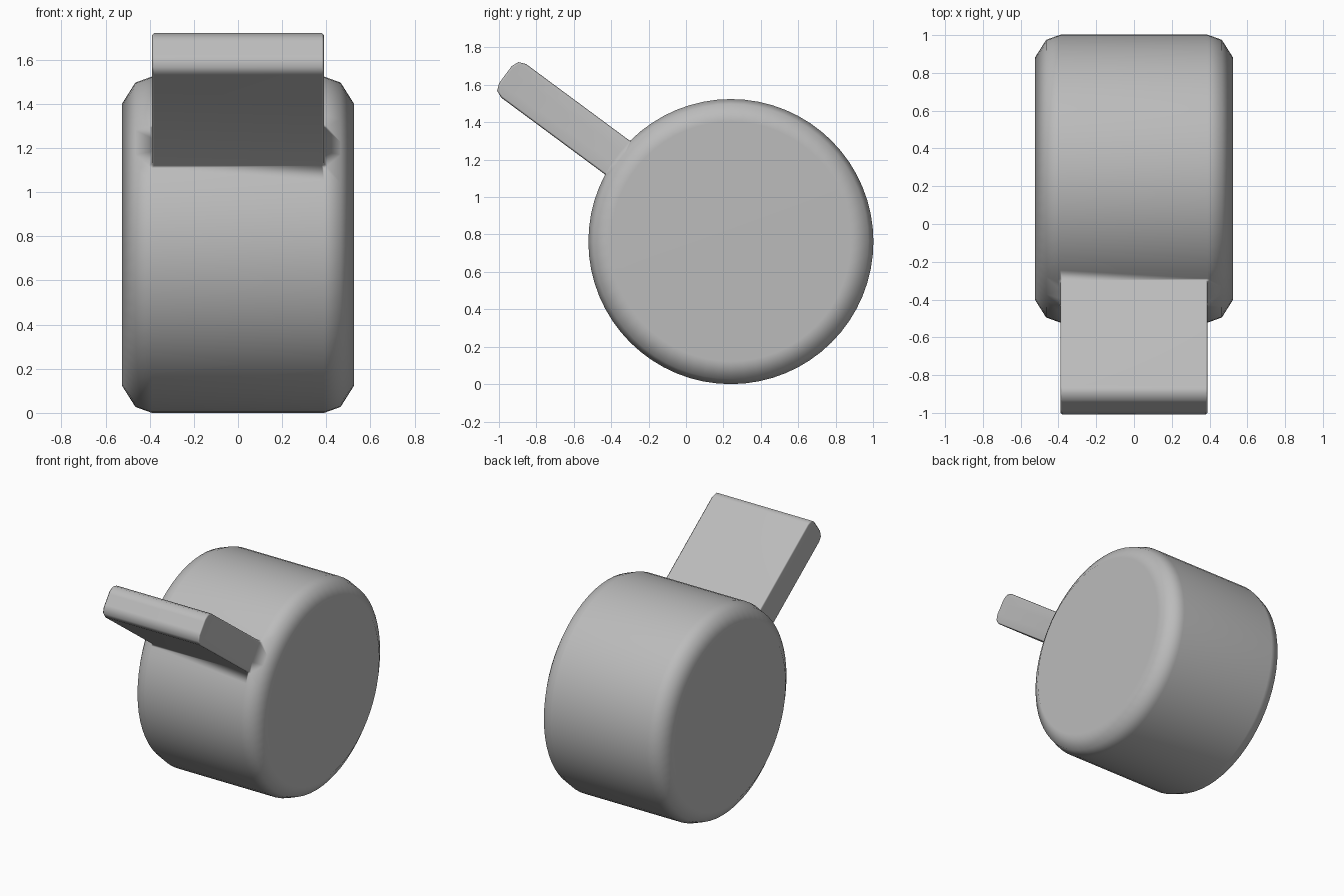
import bpy, bmesh
from math import sin, cos, radians, tau
from mathutils import Vector

cube = bpy.data.objects.get("Cube")
if cube:
    bpy.data.objects.remove(cube)

grey = bpy.data.materials.new("plain grey")
grey.use_nodes = True
colour = (0.5, 0.5, 0.5, 1)
grey.diffuse_color = colour
grey.node_tree.nodes["Principled BSDF"].inputs["Base Color"].default_value = colour

SEGMENTS = 64
CENTRE = Vector((0, 0.24, 0.762))
TILT = radians(36.5)
along = Vector((0, -cos(TILT), sin(TILT)))    # tab direction
across = Vector((0, sin(TILT), cos(TILT)))    # tab thickness direction
TAB_X = 0.39

# Drum: rounded-edge profile swept around the x axis
profile = [(-0.525, 0.64), (-0.465, 0.735), (-TAB_X, 0.762),
           (TAB_X, 0.762), (0.465, 0.735), (0.525, 0.64)]
bm = bmesh.new()
rings = []
for x, r in profile:
    ring = []
    for i in range(SEGMENTS):
        a = (i + 0.5) * tau / SEGMENTS
        ring.append(bm.verts.new(CENTRE + Vector((x, 0, 0)) + r * (cos(a) * along + sin(a) * across)))
    rings.append(ring)
tab_faces = []
for k in range(len(rings) - 1):
    for i in range(SEGMENTS):
        j = (i + 1) % SEGMENTS
        face = bm.faces.new((rings[k][i], rings[k][j], rings[k + 1][j], rings[k + 1][i]))
        if k == 2 and i in (SEGMENTS - 2, SEGMENTS - 1, 0):
            tab_faces.append(face)
bm.faces.new(rings[0])
bm.faces.new(rings[-1])
bmesh.ops.recalc_face_normals(bm, faces=bm.faces[:])

# Tab: wall faces pulled out to a flat end
out = bmesh.ops.extrude_face_region(bm, geom=tab_faces)
end = [g for g in out["geom"] if isinstance(g, bmesh.types.BMVert)]
bmesh.ops.delete(bm, geom=[f for f in tab_faces if f.is_valid], context="FACES_ONLY")
for v in end:
    v.co += along * (1.5 - (v.co - CENTRE).dot(along))

# Rounded end of the tab
limit = max((v.co - CENTRE).dot(across) for v in end) - 0.001
rim = [e for e in bm.edges if all(v in end for v in e.verts)
       and all(abs((v.co - CENTRE).dot(across)) > limit for v in e.verts)]
bmesh.ops.bevel(bm, geom=rim, offset=0.055, segments=2, profile=0.5, affect="EDGES")

# Small softening along the tab sides
bm.normal_update()
sides = []
for e in bm.edges:
    if len(e.link_faces) == 2:
        flat = sum(abs(f.normal.x) > 0.95 for f in e.link_faces)
        far = max((v.co - CENTRE).dot(along) for v in e.verts)
        if flat == 1 and far > 1.0:
            sides.append(e)
bmesh.ops.bevel(bm, geom=sides, offset=0.01, segments=1, affect="EDGES")
bmesh.ops.recalc_face_normals(bm, faces=bm.faces[:])

mesh = bpy.data.meshes.new("drum_with_tab")
bm.to_mesh(mesh)
bm.free()
mesh.materials.append(grey)
drum = bpy.data.objects.new("drum_with_tab", mesh)
bpy.context.collection.objects.link(drum)
bpy.context.view_layer.objects.active = drum
drum.select_set(True)
bpy.ops.object.shade_smooth()
weighted = drum.modifiers.new("even shading", "WEIGHTED_NORMAL")
weighted.weight = 50
